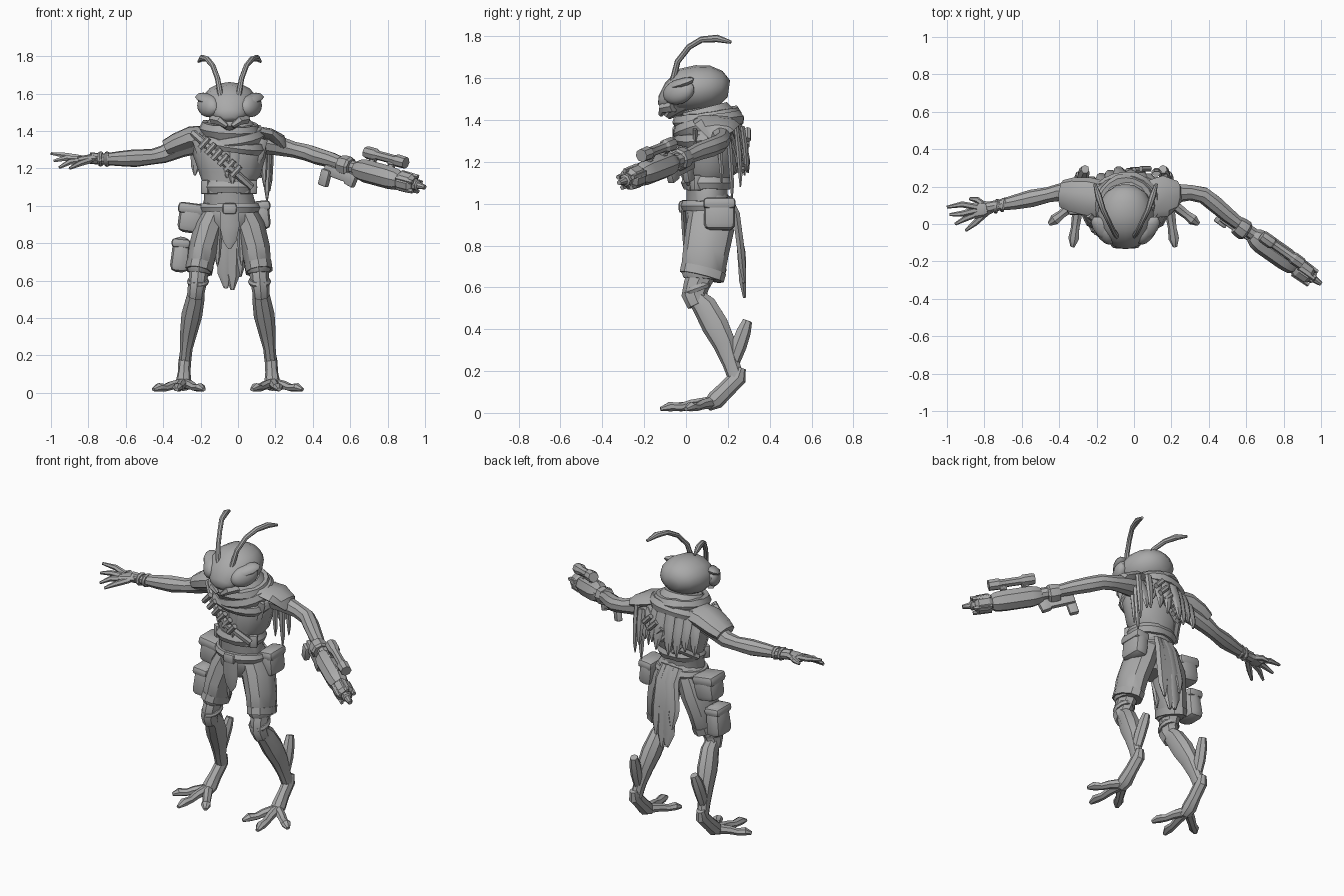
import bpy, bmesh, math, random
from mathutils import Vector, Matrix, Euler

random.seed(4)
C = -0.045                      # body centre line
X, Y, Z = Vector((1, 0, 0)), Vector((0, 1, 0)), Vector((0, 0, 1))
grey = bpy.data.materials.new("grey")
grey.diffuse_color = (0.4, 0.4, 0.4, 1)


def finish(name, bm, angle=35):
    bmesh.ops.recalc_face_normals(bm, faces=bm.faces)
    me = bpy.data.meshes.new(name)
    bm.to_mesh(me)
    bm.free()
    me.materials.append(grey)
    me.shade_smooth()
    me.set_sharp_from_angle(angle=math.radians(angle))
    ob = bpy.data.objects.new(name, me)
    bpy.context.collection.objects.link(ob)
    return ob


def loft(name, pts, ref=Z, n=10, angle=35):
    """Closed tube through (x, y, z, half width, half depth along ref)."""
    bm = bmesh.new()
    P = [Vector(p[:3]) for p in pts]
    rings = []
    for i, p in enumerate(pts):
        t = (P[min(i + 1, len(P) - 1)] - P[max(i - 1, 0)]).normalized()
        u = t.cross(ref).normalized()
        v = u.cross(t)
        a, b = p[3], p[-1]
        rings.append([bm.verts.new(P[i] + u * a * math.cos(k * math.tau / n) + v * b * math.sin(k * math.tau / n))
                      for k in range(n)])
    for r, q in zip(rings, rings[1:]):
        for k in range(n):
            bm.faces.new((r[k], r[(k + 1) % n], q[(k + 1) % n], q[k]))
    bm.faces.new(rings[0])
    bm.faces.new(rings[-1])
    return finish(name, bm, angle)


def box(name, loc, size, rot=(0, 0, 0), bevel=0.015, taper=1.0):
    bm = bmesh.new()
    bmesh.ops.create_cube(bm, size=1)
    for v in bm.verts:
        k = taper if v.co.z > 0 else 1
        v.co = Vector((v.co.x * size[0] * k, v.co.y * size[1] * k, v.co.z * size[2]))
    if bevel:
        bmesh.ops.bevel(bm, geom=bm.edges[:], offset=bevel, segments=2, profile=0.5, affect='EDGES')
    bm.transform(Matrix.Translation(loc) @ Euler([math.radians(a) for a in rot]).to_matrix().to_4x4())
    return finish(name, bm, 30)


def ball(name, loc, size, rot=(0, 0, 0), u=16, v=10):
    bm = bmesh.new()
    bmesh.ops.create_uvsphere(bm, u_segments=u, v_segments=v, radius=1)
    bm.transform(Matrix.Translation(loc) @ Euler([math.radians(a) for a in rot]).to_matrix().to_4x4()
                 @ Matrix.Diagonal((*size, 1)))
    return finish(name, bm)


def ring(name, loc, rx, ry, r, rot=(0, 0, 0), n=20):
    """Elliptical rolled band, slightly uneven like cloth."""
    bm = bmesh.new()
    m = Matrix.Translation(loc) @ Euler([math.radians(a) for a in rot]).to_matrix().to_4x4()
    rows = []
    for i in range(n):
        a = i * math.tau / n
        w = r * random.uniform(0.85, 1.15)
        rows.append([bm.verts.new(m @ Vector(((rx + w * math.cos(b)) * math.cos(a),
                                              (ry + w * math.cos(b)) * math.sin(a), 1.3 * w * math.sin(b))))
                     for b in [k * math.tau / 6 for k in range(6)]])
    for i in range(n):
        p, q = rows[i], rows[(i + 1) % n]
        for k in range(6):
            bm.faces.new((p[k], q[k], q[(k + 1) % 6], p[(k + 1) % 6]))
    return finish(name, bm)


# head: wide cranium narrowing to a pointed mouth
loft("head", [(C, -.125, 1.465, .03, .015), (C, -.105, 1.48, .075, .045), (C, -.06, 1.51, .115, .08),
              (C, 0, 1.54, .145, .11), (C, .06, 1.55, .15, .113), (C, .12, 1.555, .135, .105),
              (C, .17, 1.555, .105, .08), (C, .205, 1.55, .05, .04)], n=16, angle=50)
loft("mouth", [(C, -.095, 1.415, .025, .02), (C, -.07, 1.45, .075, .045), (C, -.03, 1.49, .1, .07)], ref=Y, n=8)
loft("neck", [(C, .08, 1.34, .08), (C, .05, 1.5, .08)], ref=Y)
for s in (-1, 1):
    ball("eye", (C + s * .115, -.035, 1.535), (.045, .085, .06), (14, s * -12, s * -33))
    ball("brow", (C + s * .125, -.025, 1.575), (.045, .08, .022), (14, s * 18, s * -33), 10, 6)
    loft("mandible", [(C + s * .085, -.06, 1.465, .03), (C + s * .05, -.11, 1.455, .025),
                      (C + s * .015, -.12, 1.425, .012)], n=6)
    loft("antenna", [(C + s * .035, -.085, 1.53, .016), (C + s * .05, -.06, 1.6, .015), (C + s * .064, -.04, 1.68, .014),
                     (C + s * .09, .015, 1.75, .014), (C + s * .12, .075, 1.785, .015),
                     (C + s * .145, .15, 1.79, .018), (C + s * .165, .215, 1.772, .008)], ref=X, n=8)

# torso, waist and hips
loft("torso", [(C, .11, .93, .12, .09), (C, .1, 1.0, .14, .1), (C - .01, .1, 1.1, .125, .1),
               (C, .11, 1.17, .165, .13), (C, .115, 1.27, .195, .14), (C, .12, 1.35, .2, .135),
               (C, .1, 1.41, .13, .12)], ref=Y, n=14)
loft("hips", [(C, .11, .85, .07, .08), (C, .11, .92, .15, .115), (C, .105, 1.0, .155, .115),
              (C, .1, 1.03, .13, .1)], ref=Y, n=12)
ring("belt", (C, .105, .99), .148, .112, .021)
ring("upper_belt", (C, .1, 1.1), .125, .1, .026)
box("buckle", (C, -.02, .985), (.075, .03, .06))
for x in (-.17, -.125, .03, .075):
    box("waist_pouch", (x, .0 + abs(x - C) * .4, 1.1), (.045, .045, .075), (0, 0, (x - C) * 250), .008)

# scarf folds around the neck
loft("scarf", [(C, .12, 1.3, .17, .14), (C, .11, 1.36, .18, .155), (C, .1, 1.42, .145, .14),
               (C, .09, 1.46, .11, .11)], ref=Y, n=14)
ring("scarf_fold", (C, .1, 1.41), .135, .14, .03, (8, 3, 0))
ring("scarf_fold", (C, .11, 1.37), .165, .15, .027, (14, -6, 0))
ring("scarf_fold", (C + .01, .1, 1.335), .165, .14, .026, (9, 9, 0))

# torn cloth strips hanging over the chest, back and shoulders
def strip(name, x, y, top, bottom, w, lean=0.0, sway=0.0):
    h = top - bottom
    loft(name, [(x, y, top, w, .012), (x + sway * .4, y + lean * .6, top - h * .4, w * 1.05, .014),
                (x + sway, y + lean, top - h * .8, w * .7, .011), (x + sway * 1.3, y + lean, bottom, w * .15, .004)],
         ref=Y, n=6)

for i in range(8):
    x = C - .17 + i * .049
    edge = abs(x - C)
    strip("back_tatter", x, .25 - edge * .35, 1.43 - edge * .2, random.uniform(1.13, 1.24), .034,
          .055, random.uniform(-.015, .015))
    strip("chest_tatter", x, -.035 + edge * .45, 1.36, random.uniform(1.1, 1.2), .032, .01, (C - x) * .35)
for x, y, b, w in ((.155, .2, 1.02, .022), (.17, .24, 1.08, .02), (.14, .15, 1.1, .02), (.12, .27, 1.15, .025)):
    strip("shoulder_tatter", x, y, 1.37, b, w, .02)
loft("shoulder_cloth", [(.08, .13, 1.4, .1, .03), (.17, .15, 1.38, .11, .035), (.225, .15, 1.35, .08, .035),
                        (.255, .14, 1.31, .03, .012)], n=8)

# bandoliers with cartridges, front and back
loft("front_bandolier", [(-.24, .05, 1.39, .02), (-.15, -.03, 1.31, .02), (-.04, -.045, 1.2, .02),
                         (.07, .02, 1.1, .02)], ref=Y, n=6)
loft("back_bandolier", [(.1, .22, 1.36, .022), (.0, .27, 1.27, .022), (-.12, .24, 1.17, .022),
                        (-.18, .14, 1.1, .02)], ref=Y, n=6)
for i in range(6):
    f = i / 5
    x, z = -.18 + .17 * f, 1.335 - .15 * f
    loft("cartridge", [(x - .024, -.045, z - .027, .016), (x + .024, -.05, z + .027, .016)], ref=Y, n=7)
    x, z = .06 - .18 * f, 1.33 - .15 * f
    loft("back_cartridge", [(x - .024, .295 - .03 * f, z + .025, .016), (x + .024, .295 - .03 * f, z - .025, .016)],
         ref=Y, n=7)

# loincloth: short front panel, long ragged rear panel
strip("front_cloth", C, -.015, .97, .77, .05, .01)
for x, b, w in ((-.1, .68, .035), (-.065, .56, .045), (-.03, .55, .04), (.01, .62, .035)):
    loft("rear_cloth", [(x * .7 - .015, .205, 1.03, w, .015), (x * .8, .24, .95, w, .02), (x, .26, .8, w * 1.1, .02),
                        (x, .27, b + .08, w, .018), (x, .28, b, w * .25, .008)], ref=Y, n=6)
for s in (-1, 1):
    strip("side_cloth", C + s * .065, .02, .95, .68, .025, .05)

# pouches on the hips and thigh
box("right_hip_pouch", (-.25, .13, .935), (.135, .14, .16), (0, 8, 0), .035)
box("pouch_flap", (-.25, .13, .985), (.142, .148, .06), (0, 8, 0), .02)
box("left_hip_pouch", (.125, .16, .95), (.09, .15, .155), (0, -6, 0), .03)
box("pouch_flap", (.125, .16, 1.0), (.097, .155, .055), (0, -6, 0), .02)
box("thigh_bag", (-.307, .12, .74), (.105, .15, .19), (0, 5, 0), .035, .85)
box("thigh_bag_flap", (-.305, .12, .8), (.1, .145, .05), (0, 5, 0), .018)

# legs: shorts, knee, backward hock, spur and splayed toes
for s in (-1, 1):
    def L(*pts):                # the right leg splays a little further out
        return [(C + s * p[0] - (.018 * min(1, max(0, 2 - 2.5 * p[2])) if s < 0 else 0), *p[1:]) for p in pts]
    loft("shorts_leg", L((.07, .12, .98, .1, .07), (.11, .115, .88, .115, .085), (.14, .095, .77, .11, .08),
                         (.155, .08, .665, .105, .072), (.157, .078, .64, .09, .06)), ref=X, n=10)
    loft("shorts_cuff", L((.152, .085, .69, .11, .076), (.158, .075, .65, .108, .075)), ref=X, n=10)
    loft("knee", L((.155, .08, .68, .07, .055), (.16, .05, .61, .062, .05), (.165, .04, .565, .062, .048),
                   (.17, .06, .52, .055, .045)), ref=X, n=8)
    ring("knee_wrap", L((.16, .05, .595))[0], .048, .058, .013, (20, 0, 0), 12)
    loft("shin", L((.165, .035, .57, .04, .04), (.17, .09, .51, .06, .05), (.185, .14, .42, .066, .057),
                   (.2, .185, .33, .056, .047), (.213, .215, .24, .042, .034), (.22, .24, .17, .04, .033)), ref=X, n=9)
    loft("shin_plate", L((.165, .035, .54, .02, .032), (.18, .09, .43, .02, .042), (.2, .155, .31, .015, .025)),
         ref=X, n=6)
    loft("heel_spur", L((.215, .225, .25, .035, .027), (.212, .25, .32, .04, .031), (.205, .275, .39, .036, .031),
                        (.2, .293, .44, .024, .022)), ref=X, n=7)
    loft("hock", L((.222, .265, .215, .022, .025), (.222, .25, .17, .042, .034), (.225, .19, .11, .042, .034),
                   (.228, .14, .06, .045, .042), (.23, .1, .03, .025, .035)), ref=X, n=8)
    for tx, ty in ((.12, -.06), (.265, -.122), (.39, .0)):
        dx, dy = tx - .23, ty - .125
        loft("toe", L((.23, .125, .05, .03, .03), (.23 + dx * .4, .125 + dy * .4, .04, .027, .024),
                      (.23 + dx * .6, .125 + dy * .6, .028, .024, .02), (.23 + dx * .82, .125 + dy * .82, .03, .03, .023),
                      (tx, ty, .018, .012, .01)), n=7)

# free arm with shoulder pad and open hand
loft("right_arm", [(-.19, .14, 1.35, .07), (-.3, .16, 1.32, .06), (-.4, .168, 1.275, .048), (-.46, .155, 1.262, .042),
                   (-.55, .135, 1.255, .048), (-.64, .115, 1.252, .04), (-.72, .1, 1.25, .03),
                   (-.79, .085, 1.255, .032)], n=9)
loft("shoulder_pad", [(-.17, .13, 1.37, .1, .06), (-.25, .145, 1.365, .105, .062), (-.33, .155, 1.335, .095, .055),
                      (-.385, .16, 1.31, .075, .045)], n=9)
for x, y in ((-.7, .102), (-.735, .095)):
    ring("wrist_band", (x, y, 1.25), .032, .032, .009, (0, 90, -10), 10)
loft("palm", [(-.76, .09, 1.255, .03, .025), (-.81, .08, 1.25, .045, .022), (-.86, .07, 1.245, .042, .018)], n=8)
for a, b, c in (((-.84, .09, 1.255), (-.92, .105, 1.27), (-1.0, .09, 1.28)),
                ((-.84, .075, 1.25), (-.92, .055, 1.255), (-.985, .05, 1.24)),
                ((-.84, .055, 1.24), (-.9, .03, 1.235), (-.955, .0, 1.205)),
                ((-.79, .06, 1.245), (-.85, .005, 1.225), (-.9, -.035, 1.2)),
                ((-.8, .1, 1.25), (-.84, .13, 1.25), (-.88, .135, 1.24))):
    loft("finger", [(*a, .018), (*b, .016), (*c, .008)], n=6)

# weapon arm
loft("left_arm", [(.1, .15, 1.345, .065), (.2, .165, 1.325, .055), (.3, .168, 1.3, .043), (.37, .155, 1.285, .045),
                  (.43, .11, 1.265, .046), (.5, .05, 1.245, .042), (.57, -.005, 1.22, .035), (.64, -.055, 1.2, .035)], n=9)

# blaster: parts placed along its axis
A, B = Vector((.5, .03, 1.235)), Vector((1.0, -.32, 1.1))
D = (B - A).normalized()
LEN = (B - A).length
UP = (Z - D * D.z).normalized()

def along(name, prof, n=8, lift=0.0, shift=0.0):
    loft(name, [(*(A + D * t * LEN + UP * lift + Y * shift), r) for t, r in prof], n=n, angle=25)

along("forearm_cuff", [(.1, .05), (.14, .055), (.19, .055), (.21, .045)])
along("blaster_body", [(.26, .04), (.3, .054), (.36, .062), (.62, .062), (.7, .056), (.73, .045)], 8)
along("blaster_collar", [(.72, .04), (.76, .056), (.86, .054), (.89, .035)], 10)
along("blaster_muzzle", [(.87, .03), (.92, .03), (.93, .02), (1.0, .012)])
along("scope", [(.33, .03), (.35, .034), (.44, .034), (.46, .025), (.64, .025), (.67, .034), (.76, .032)], 8, .1, .035)
for t in (.42, .62):
    along("scope_mount", [(t - .03, .018), (t + .03, .018)], 4, .075, .025)
    along("scope_post", [(t - .02, .02), (t + .02, .02)], 4, .055, .015)
for k in range(5):
    v = UP * math.cos(k * math.tau / 5) + D.cross(UP) * math.sin(k * math.tau / 5)
    p = A + v * .045
    loft("muzzle_prong", [(*(p + D * LEN * .74), .014), (*(p + D * LEN * .91), .012)], n=5)
yaw = math.degrees(math.atan2(D.y, D.x))
box("stock_bar", (.545, -.025, 1.168), (.2, .035, .055), (0, 17, yaw), .008)
box("stock_grip", (.465, .01, 1.15), (.055, .035, .09), (0, 17, yaw), .008)
box("stock_end", (.605, -.065, 1.14), (.06, .037, .07), (0, 25, yaw), .008)
